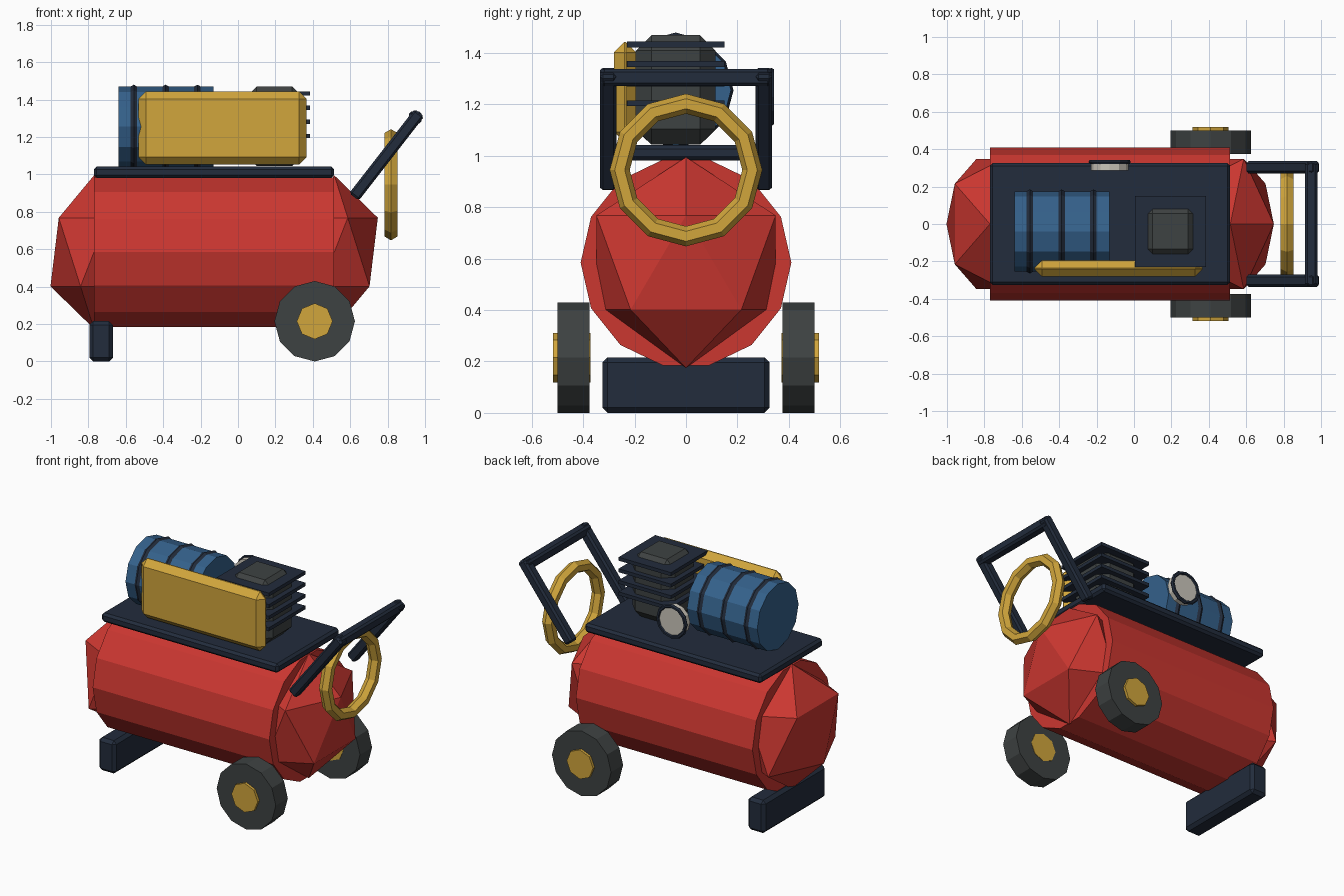
import bpy
from math import pi
from mathutils import Vector

cube = bpy.data.objects.get("Cube")
if cube:
    bpy.data.objects.remove(cube)


def material(name, r, g, b):
    m = bpy.data.materials.new(name)
    m.use_nodes = True
    m.diffuse_color = (r, g, b, 1)
    bsdf = next(n for n in m.node_tree.nodes if n.type == 'BSDF_PRINCIPLED')
    bsdf.inputs["Base Color"].default_value = (r, g, b, 1)
    return m


RED = material("tank red", 0.60, 0.038, 0.03)
GOLD = material("warm yellow", 0.64, 0.38, 0.045)
NAVY = material("dark navy", 0.016, 0.025, 0.045)
GREY = material("rubber grey", 0.048, 0.055, 0.055)
BLUE = material("motor blue", 0.035, 0.12, 0.26)
PALE = material("pale dial", 0.60, 0.57, 0.50)

# Rotations that lay a z-axis primitive along x or y
ALONG_X = (0, pi / 2, 0)
ALONG_Y = (pi / 2, 0, 0)


def finish(name, mat, bevel=0):
    ob = bpy.context.object
    ob.name = name
    ob.data.materials.append(mat)
    if bevel:
        mod = ob.modifiers.new("edge", 'BEVEL')
        mod.width = bevel
        mod.segments = 1
    return ob


def box(name, mat, centre, size, bevel=0):
    bpy.ops.mesh.primitive_cube_add(size=1, location=centre)
    bpy.context.object.scale = size
    bpy.ops.object.transform_apply(location=False, rotation=False, scale=True)
    return finish(name, mat, bevel)


def cylinder(name, mat, centre, radius, length, sides, turn):
    bpy.ops.mesh.primitive_cylinder_add(vertices=sides, radius=radius, depth=length,
                                        location=centre, rotation=turn)
    return finish(name, mat)


def ring(name, mat, centre, major, minor, turn, sides=12, section=6):
    bpy.ops.mesh.primitive_torus_add(major_segments=sides, minor_segments=section,
                                     major_radius=major, minor_radius=minor,
                                     location=centre, rotation=turn)
    return finish(name, mat)


def bar(name, mat, a, b, width):
    a, b = Vector(a), Vector(b)
    ob = box(name, mat, (a + b) / 2, (width, width, (b - a).length), 0.012)
    ob.rotation_euler = (b - a).to_track_quat('Z', 'Y').to_euler()


# Tank with faceted domed ends
cylinder("tank_shell", RED, (-0.128, 0, 0.585), 0.41, 1.285, 14, ALONG_X)
for side, x in (("right", -0.77), ("left", 0.515)):
    bpy.ops.mesh.primitive_ico_sphere_add(subdivisions=1, radius=1, location=(x, 0, 0.585))
    bpy.context.object.scale = (0.26, 0.41, 0.41)
    finish("tank_end_" + side, RED)

# Deck and support foot
box("deck_plate", NAVY, (-0.128, 0, 1.012), (1.285, 0.65, 0.06), 0.015)
box("support_foot", NAVY, (-0.732, 0, 0.108), (0.125, 0.65, 0.216), 0.02)

# Wheels and hubs
for side, s in (("front", -1), ("back", 1)):
    cylinder("wheel_" + side, GREY, (0.41, s * 0.4375, 0.215), 0.215, 0.125, 12, ALONG_Y)
    cylinder("hub_" + side, GOLD, (0.41, s * 0.445, 0.215), 0.096, 0.145, 8, ALONG_Y)

# Motor with bands
cylinder("motor_body", BLUE, (-0.385, -0.04, 1.255), 0.215, 0.51, 12, ALONG_X)
for i in range(3):
    ring(f"motor_band_{i + 1}", NAVY, (-0.557 + i * 0.17, -0.04, 1.255), 0.202, 0.023, ALONG_X)

# Pump block with cooling fins
box("pump_block", GREY, (0.195, -0.04, 1.257), (0.31, 0.31, 0.425), 0.06)
for i in range(4):
    box(f"cooling_fin_{i + 1}", NAVY, (0.195, -0.04, 1.205 + i * 0.076), (0.38, 0.38, 0.023))

# Belt guard
box("belt_guard", GOLD, (-0.083, -0.237, 1.248), (0.9, 0.086, 0.39), 0.04)

# Pressure gauge
cylinder("gauge_dial", PALE, (-0.13, 0.31, 1.23), 0.1, 0.05, 12, ALONG_Y)
ring("gauge_rim", NAVY, (-0.13, 0.332, 1.23), 0.1, 0.013, ALONG_Y)

# Push handle
for side, y in (("front", -0.303), ("back", 0.303)):
    bar("handle_arm_" + side, NAVY, (0.62, y, 0.88), (0.97, y, 1.33), 0.065)
bar("handle_grip", NAVY, (0.948, -0.33, 1.305), (0.948, 0.33, 1.305), 0.065)

# Hose ring
ring("hose_ring", GOLD, (0.818, 0, 0.945), 0.258, 0.039, ALONG_X)
